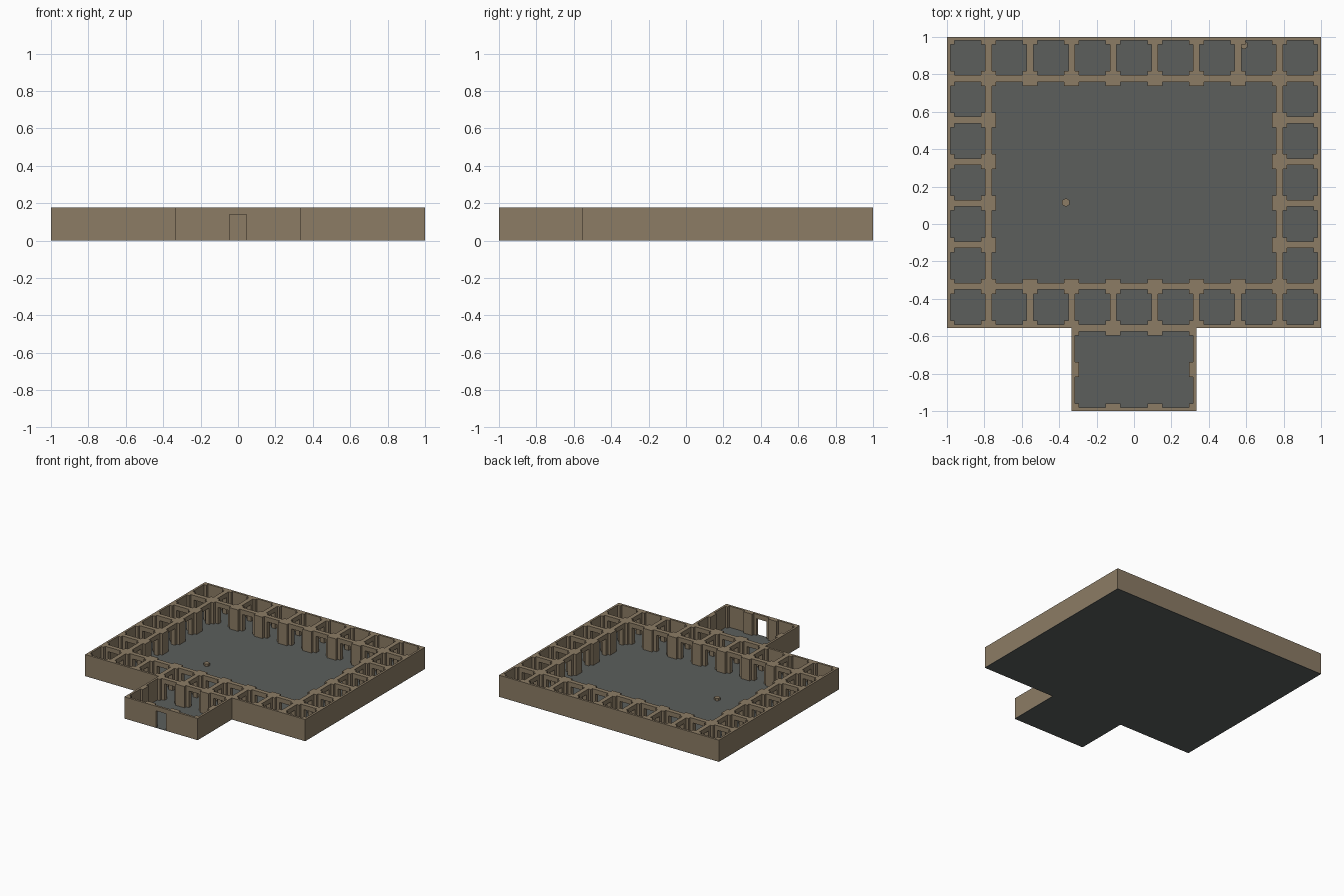
import bpy, bmesh, math

if "Cube" in bpy.data.objects:
    bpy.data.objects.remove(bpy.data.objects["Cube"])

N = 9                      # plan is a 9 x 9 grid of square tiles
T = 2.0 / N                # tile size
WALL, PIER, DOOR = 0.018, 0.04, 0.045   # half wall, half pier, half door width
FLOOR, DOOR_H, TOP = 0.003, 0.14, 0.178


def material(name, rgb):
    m = bpy.data.materials.new(name)
    m.diffuse_color = (*rgb, 1)
    m.use_nodes = True
    m.node_tree.nodes["Principled BSDF"].inputs["Base Color"].default_value = m.diffuse_color
    return m


STONE = material("brown_stone", (0.262, 0.202, 0.130))
SLATE = material("slate_floor", (0.106, 0.114, 0.108))


def finish(bm, name, mat):
    bmesh.ops.recalc_face_normals(bm, faces=bm.faces)
    me = bpy.data.meshes.new(name)
    bm.to_mesh(me)
    bm.free()
    me.materials.append(mat)
    ob = bpy.data.objects.new(name, me)
    bpy.context.collection.objects.link(ob)
    return ob


def room(i, j):
    """Room name of a tile: porch, hall, or one small cell per edge tile."""
    if not (0 <= i < N and 0 <= j < N):
        return None
    if j < 2:
        return "porch" if 3 <= i <= 5 else None
    if 1 <= i <= 7 and 3 <= j <= 7:
        return "hall"
    return (i, j)


def solid(i, j, u, v, z):
    """Is the point at offset (u, v) in tile (i, j) inside the masonry?"""
    here = room(i, j)
    if here is None:
        return False
    # piers at every grid corner that touches a wall
    if min(u, T - u) < PIER and min(v, T - v) < PIER:
        di = -1 if u < T / 2 else 1
        dj = -1 if v < T / 2 else 1
        if any(room(*t) != here for t in ((i + di, j), (i, j + dj), (i + di, j + dj))):
            return True
    # walls between different rooms, with a doorway in the middle
    for di, dj, dist, along in ((-1, 0, u, v), (1, 0, T - u, v),
                                (0, -1, v, u), (0, 1, T - v, u)):
        other = room(i + di, j + dj)
        if other != here and dist < WALL:
            entrance = (i, j, dj) == (4, 0, -1)
            doorway = other is not None or entrance
            if not (doorway and abs(along - T / 2) < DOOR and z < DOOR_H):
                return True
    return False


# Walls, piers and door lintels: boundary of the solid plan
offs = [0, WALL, PIER, T / 2 - DOOR, T / 2 + DOOR, T - PIER, T - WALL]
K = len(offs)
line = [-1 + t * T + o for t in range(N) for o in offs] + [1.0]
mid = [(a + b) / 2 for a, b in zip(offs, offs[1:] + [T])]
levels = [FLOOR, DOOR_H, TOP]
M = N * K
filled = {(a, b, c) for a in range(M) for b in range(M) for c in range(2)
          if solid(a // K, b // K, mid[a % K], mid[b % K],
                   (levels[c] + levels[c + 1]) / 2)}

bm = bmesh.new()
verts = {}


def vert(a, b, c):
    if (a, b, c) not in verts:
        verts[a, b, c] = bm.verts.new((line[a], line[b], levels[c]))
    return verts[a, b, c]


for cell in filled:
    for axis in range(3):
        for side in (0, 1):
            near = list(cell)
            near[axis] += 2 * side - 1
            if tuple(near) in filled:
                continue
            p, q = [k for k in range(3) if k != axis]
            loop = []
            for dp, dq in ((0, 0), (1, 0), (1, 1), (0, 1)):
                c = list(cell)
                c[axis] += side
                c[p] += dp
                c[q] += dq
                loop.append(vert(*c))
            bm.faces.new(loop)
finish(bm, "room_walls", STONE)

# Floor slab following the footprint
yb, xp = -1 + 2 * T, 1.5 * T
outline = [(-xp, -1), (xp, -1), (xp, yb), (1, yb), (1, 1), (-1, 1), (-1, yb), (-xp, yb)]
bm = bmesh.new()
face = bm.faces.new([bm.verts.new((x, y, 0)) for x, y in outline])
ext = bmesh.ops.extrude_face_region(bm, geom=[face])
bmesh.ops.translate(bm, vec=(0, 0, FLOOR),
                    verts=[g for g in ext["geom"] if isinstance(g, bmesh.types.BMVert)])
finish(bm, "floor_slab", SLATE)

# Small six-sided stone studs on the floor
for name, x, y in (("hall_stud", -0.364, 0.115), ("cell_stud", 0.588, 0.957)):
    bm = bmesh.new()
    bmesh.ops.create_cone(bm, cap_ends=True, segments=6, radius1=0.023,
                          radius2=0.023, depth=0.02)
    bmesh.ops.translate(bm, verts=bm.verts, vec=(x, y, FLOOR + 0.01))
    finish(bm, name, STONE)
